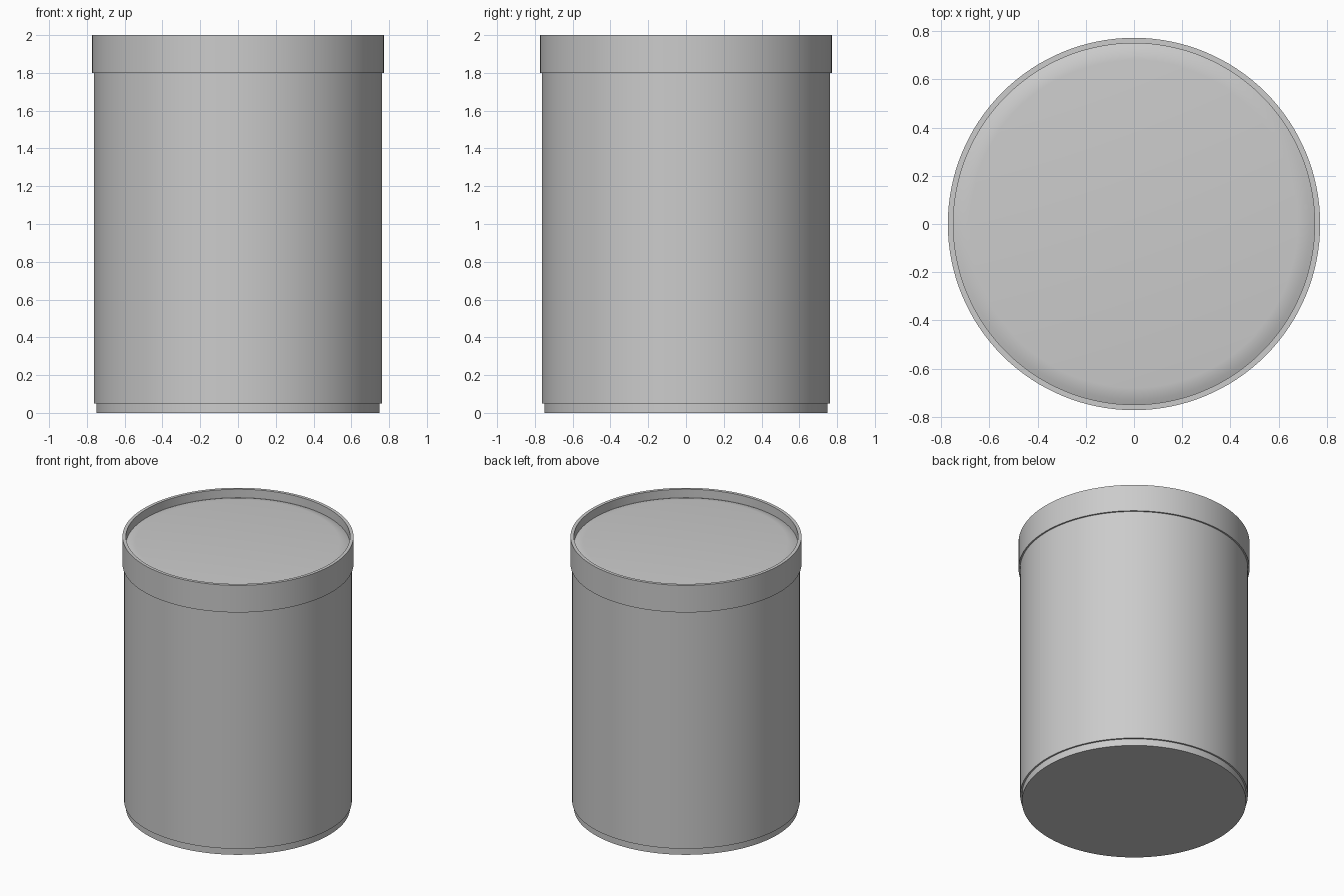
import bpy, bmesh, math

if "Cube" in bpy.data.objects:
    bpy.data.objects.remove(bpy.data.objects["Cube"])

SEG = 128
SEAM = math.radians(-5.625)


def lathe(name, profile, start=0.0, sweep=2 * math.pi, steps=SEG):
    """Revolve (radius, z) points about z; radius 0 closes to a pole."""
    bm = bmesh.new()
    full = sweep > 6.28
    rings = []
    for r, z in profile:
        if r == 0:
            rings.append([bm.verts.new((0, 0, z))])
            continue
        count = steps if full else steps + 1
        angles = [start + sweep * i / steps for i in range(count)]
        rings.append([bm.verts.new((r * math.cos(a), r * math.sin(a), z)) for a in angles])
    for low, high in zip(rings, rings[1:]):
        for i in range(steps):
            j = (i + 1) % steps if full else i + 1
            if len(low) == 1:
                bm.faces.new((low[0], high[j], high[i]))
            elif len(high) == 1:
                bm.faces.new((low[i], low[j], high[0]))
            else:
                bm.faces.new((low[i], low[j], high[j], high[i]))
    mesh = bpy.data.meshes.new(name)
    bm.to_mesh(mesh)
    bm.free()
    obj = bpy.data.objects.new(name, mesh)
    bpy.context.collection.objects.link(obj)
    bpy.ops.object.select_all(action='DESELECT')
    obj.select_set(True)
    bpy.context.view_layer.objects.active = obj
    bpy.ops.object.shade_smooth_by_angle(angle=math.radians(35))
    return obj


# Inner can with a slightly raised, soft-edged top panel
lathe("can_body", [(0, 0), (0.75, 0), (0.75, 1.937), (0.73, 1.945),
                   (0.705, 1.952), (0.68, 1.955), (0, 1.955)])

# Wrapped sleeve in two halves, meeting at a seam on each side
for i, side in enumerate(("back", "front")):
    lathe("sleeve_" + side, [(0.75, 0.05), (0.762, 0.05), (0.762, 1.8)],
          SEAM + i * math.pi, math.pi, SEG // 2)

# Lid band with a flat rim standing above the top panel
lathe("lid_band", [(0.75, 1.8), (0.773, 1.8), (0.773, 2.0), (0.75, 2.0), (0.75, 1.937)])
